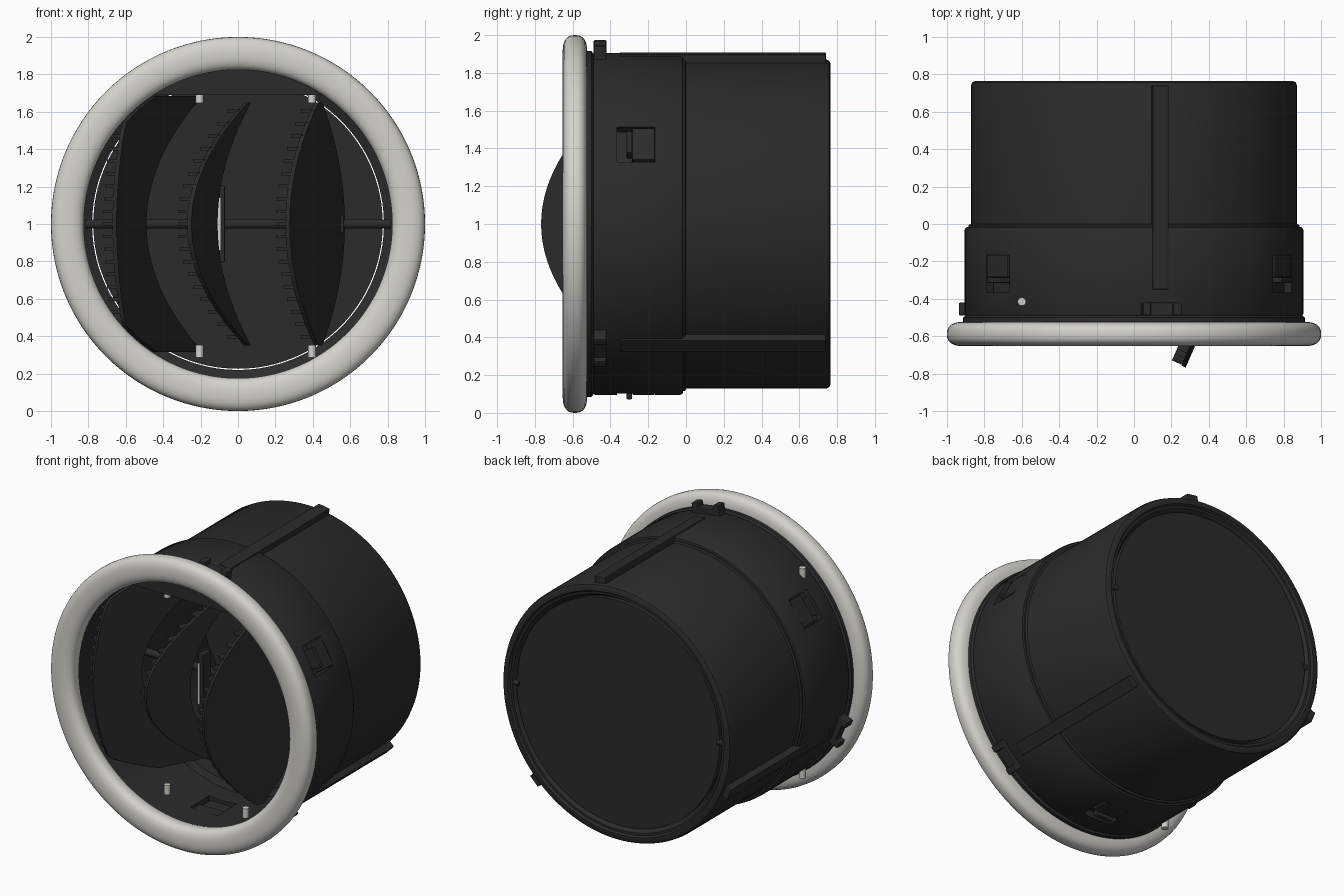
import bpy, bmesh, math
from mathutils import Matrix, Vector

if "Cube" in bpy.data.objects:
    bpy.data.objects.remove(bpy.data.objects["Cube"], do_unlink=True)


def material(name, colour):
    m = bpy.data.materials.new(name)
    m.use_nodes = True
    m.diffuse_color = colour
    m.node_tree.nodes["Principled BSDF"].inputs["Base Color"].default_value = colour
    return m


BLACK = material("black plastic", (0.024, 0.024, 0.024, 1))
LIGHT = material("light grey trim", (0.66, 0.65, 0.6, 1))
CENTRE = Vector((0, 0, 1))


def finish(name, bm, mat, smooth=True):
    bmesh.ops.recalc_face_normals(bm, faces=bm.faces)
    mesh = bpy.data.meshes.new(name)
    bm.to_mesh(mesh)
    bm.free()
    ob = bpy.data.objects.new(name, mesh)
    bpy.context.collection.objects.link(ob)
    mesh.materials.append(mat)
    bpy.ops.object.select_all(action="DESELECT")
    ob.select_set(True)
    bpy.context.view_layer.objects.active = ob
    if smooth:
        bpy.ops.object.shade_smooth_by_angle(angle=math.radians(35))
    return ob


def lathe(name, profile, mat, steps=128):
    """Revolve a closed (radius, y) profile around the vent axis."""
    bm = bmesh.new()
    rings = []
    for i in range(steps):
        a = math.tau * i / steps
        rings.append([bm.verts.new((r * math.cos(a), y, 1 + r * math.sin(a))) for r, y in profile])
    n = len(profile)
    for i in range(steps):
        p, q = rings[i], rings[(i + 1) % steps]
        for j in range(n):
            k = (j + 1) % n
            bm.faces.new((p[j], p[k], q[k], q[j]))
    return finish(name, bm, mat)


def box(name, mat, size, matrix, bevel=0.0):
    bm = bmesh.new()
    bmesh.ops.create_cube(bm, size=1)
    bmesh.ops.scale(bm, vec=size, verts=bm.verts)
    if bevel:
        bmesh.ops.bevel(bm, geom=bm.edges[:], offset=bevel, segments=2, affect="EDGES", profile=0.5)
    bm.transform(matrix)
    return finish(name, bm, mat, False)


def radial(angle, r, y):
    """Frame on the barrel: local x is tangential, y along the axis, z outward."""
    a = math.radians(angle)
    return Matrix.Translation(CENTRE) @ Matrix.Rotation(math.pi / 2 - a, 4, "Y") @ Matrix.Translation((0, y, r))


def cylinder(name, mat, r, length, matrix, sides=24):
    bm = bmesh.new()
    bmesh.ops.create_cone(bm, cap_ends=True, segments=sides, radius1=r, radius2=r, depth=length)
    bm.transform(matrix)
    return finish(name, bm, mat)


# Bezel ring with a rounded section
section = []
for i in range(32):
    c, s = math.cos(math.tau * i / 32), math.sin(math.tau * i / 32)
    section.append((0.912 + 0.088 * math.copysign(abs(c) ** 0.85, c),
                    -0.588 + 0.065 * math.copysign(abs(s) ** 0.75, s)))
lathe("bezel_ring", section, LIGHT)

# Stepped hollow housing
housing = lathe("housing", [
    (0.83, -0.6), (0.89, -0.6), (0.89, -0.53), (0.915, -0.525), (0.915, -0.5),
    (0.9, -0.49), (0.905, -0.48), (0.905, -0.03), (0.898, -0.018), (0.885, -0.015),
    (0.885, -0.005), (0.872, 0.0), (0.872, 0.74), (0.865, 0.757), (0.85, 0.765),
    (0.825, 0.765), (0.815, 0.75), (0.8, 0.75), (0.79, 0.735), (0.78, 0.72),
    (0.78, 0.0), (0.825, -0.02)], BLACK)

# Clip windows cut through the front barrel
CLIPS = (28, 144, -90)
for angle in CLIPS:
    cutter = box("clip_cutter", BLACK, (0.21, 0.2, 0.2), radial(angle, 0.89, -0.265))
    mod = housing.modifiers.new("window", "BOOLEAN")
    mod.object, mod.solver = cutter, "EXACT"
    bpy.context.view_layer.objects.active = housing
    bpy.ops.object.modifier_apply(modifier=mod.name)
    bpy.data.objects.remove(cutter, do_unlink=True)

# Spring clips in the windows
for i, angle in enumerate(CLIPS):
    box(f"clip_tab_{i}", BLACK, (0.19, 0.12, 0.06), radial(angle, 0.875, -0.225), 0.008)
    box(f"clip_lip_{i}", BLACK, (0.13, 0.03, 0.09), radial(angle, 0.883, -0.3), 0.006)
    box(f"clip_arm_{i}", BLACK, (0.19, 0.09, 0.03), radial(angle, 0.845, -0.33))

# Outer ribs with notched locating lugs behind the bezel
for i, angle in enumerate((81, -45, 202)):
    box(f"rib_{i}", BLACK, (0.085, 1.09, 0.06), radial(angle, 0.884, 0.195), 0.005)
    box(f"lug_{i}", BLACK, (0.21, 0.07, 0.05), radial(angle, 0.915, -0.455), 0.006)
    for side in (-1, 1):
        box(f"lug_end_{i}", BLACK, (0.045, 0.07, 0.08),
            radial(angle, 0.93, -0.455) @ Matrix.Translation((side * 0.083, 0, 0)), 0.008)

# Small upright light pins on the outside of the barrel
for side in (-1, 1):
    cylinder("outer_pin", LIGHT, 0.022, 0.08, Matrix.Translation((-0.6, -0.415, 1 + side * 0.685)))

# Damper disc closing the back
cylinder("damper_disc", BLACK, 0.774, 0.03,
         Matrix.Translation((0, 0.725, 1)) @ Matrix.Rotation(math.pi / 2, 4, "X"), 128)
for side in (-1, 1):
    cylinder("damper_pivot", BLACK, 0.02, 0.06,
             Matrix.Translation((side * 0.785, 0.73, 1)) @ Matrix.Rotation(math.pi / 2, 4, "Y"))

# Segment plate above the vanes
bm = bmesh.new()
half = math.acos(0.69 / 0.828)
arc = [math.pi / 2 - half + 2 * half * i / 24 for i in range(25)]
face = bm.faces.new([bm.verts.new((0.828 * math.cos(a), -0.53, 1 + 0.828 * math.sin(a))) for a in arc])
ext = bmesh.ops.extrude_face_region(bm, geom=[face])
bmesh.ops.translate(bm, vec=(0, 0.025, 0), verts=[v for v in ext["geom"] if isinstance(v, bmesh.types.BMVert)])
finish("top_plate", bm, BLACK, False)

# Cross rod linking the vanes
cylinder("cross_rod", BLACK, 0.025, 1.63,
         Matrix.Translation((0, -0.08, 1)) @ Matrix.Rotation(math.pi / 2, 4, "Y"))


def vane(name, front, rear, front_tip, rear_tip, height, front_y, slope):
    """Flat slanted blade; its bowed edges are given by x at mid height and at the tips."""
    def edge(mid, tip, t):
        limit = math.sqrt(0.815 ** 2 - (t * height) ** 2)
        x = max(tip + (mid - tip) * (1 - t * t), -limit)
        return Vector((x, front_y + (x - front) * slope, 1 + t * height))

    bm = bmesh.new()
    rows = []
    for i in range(41):
        t = -1 + i / 20
        a, b = edge(front, front_tip, t), edge(rear, rear_tip, t)
        rows.append([bm.verts.new(a.lerp(b, j / 4)) for j in range(5)])
    for p, q in zip(rows, rows[1:]):
        for j in range(4):
            bm.faces.new((p[j], p[j + 1], q[j + 1], q[j]))
    ob = finish(name, bm, BLACK, False)
    mod = ob.modifiers.new("thickness", "SOLIDIFY")
    mod.thickness, mod.offset = 0.025, 0
    bpy.ops.object.modifier_apply(modifier=mod.name)
    bpy.ops.object.shade_smooth_by_angle(angle=math.radians(35))

    # Teeth along the back of the front edge
    along = Vector((1, slope, 0)).normalized()
    out = Vector((-along.y, along.x, 0))
    turn = Matrix.Rotation(math.atan(slope), 4, "Z")
    for i in range(-9, 10):
        z = i * 0.067
        p = edge(front, front_tip, z / height) + along * 0.04 + out * 0.035
        if math.hypot(p.x, z) < 0.8:
            box(name + "_tooth", BLACK, (0.07, 0.07, 0.018), Matrix.Translation(p) @ turn)


vane("left_vane", -0.66, -0.5, -0.58, -0.2, 0.685, -0.64, 1.85)
vane("middle_vane", -0.26, -0.12, 0.045, 0.06, 0.65, -0.64, 2.0)
vane("right_vane", 0.265, 0.56, 0.42, 0.44, 0.65, -0.762, 2.3)

# Vane pivot pins
for x in (-0.205, 0.395):
    for side in (-1, 1):
        cylinder("pivot_pin", LIGHT, 0.021, 0.065, Matrix.Translation((x, -0.48, 1 + side * 0.68)))

# Thumb knob with a light stripe, and the rod bracket
box("thumb_knob", BLACK, (0.04, 0.09, 0.41), Matrix.Translation((-0.09, -0.235, 1)), 0.006)
box("knob_stripe", LIGHT, (0.016, 0.008, 0.28), Matrix.Translation((-0.102, -0.283, 1)))
box("rod_bracket", BLACK, (0.04, 0.1, 0.1), Matrix.Translation((0.545, -0.09, 1)), 0.005)
